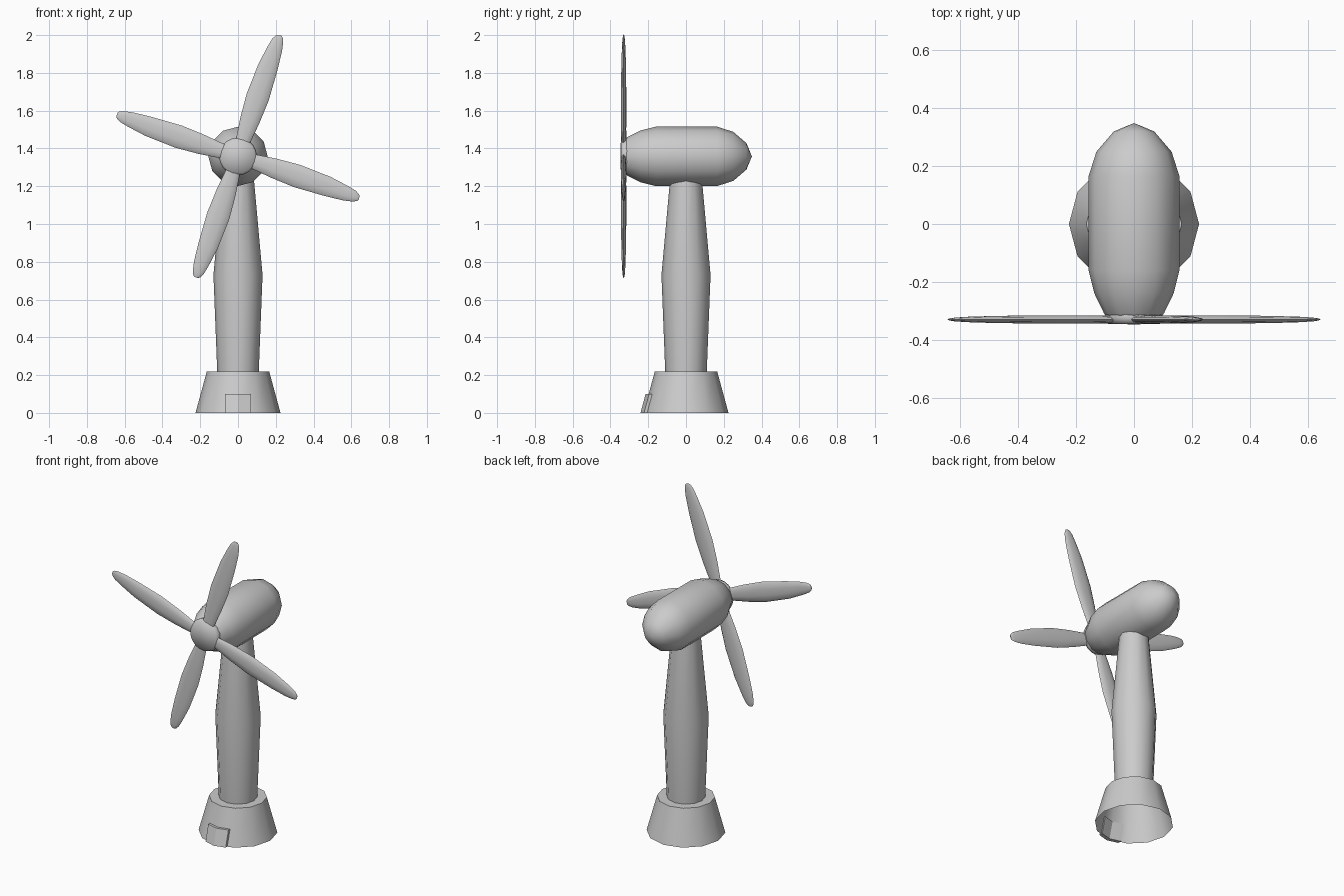
import bpy, bmesh, math
from mathutils import Vector, Matrix

if "Cube" in bpy.data.objects:
    bpy.data.objects.remove(bpy.data.objects["Cube"])


def finish(name, bm, angle=45):
    bmesh.ops.recalc_face_normals(bm, faces=bm.faces)
    mesh = bpy.data.meshes.new(name)
    bm.to_mesh(mesh)
    bm.free()
    obj = bpy.data.objects.new(name, mesh)
    bpy.context.collection.objects.link(obj)
    bpy.ops.object.select_all(action='DESELECT')
    obj.select_set(True)
    bpy.context.view_layer.objects.active = obj
    bpy.ops.object.shade_smooth_by_angle(angle=math.radians(angle))
    return obj


def loft(rings, cap_start=True, cap_end=True):
    """Skin a list of equally long closed rings of points."""
    bm = bmesh.new()
    vs = [[bm.verts.new(p) for p in ring] for ring in rings]
    n = len(vs[0])
    for a, b in zip(vs, vs[1:]):
        for i in range(n):
            j = (i + 1) % n
            bm.faces.new((a[i], a[j], b[j], b[i]))
    if cap_start:
        bm.faces.new(vs[0])
    if cap_end:
        bm.faces.new(vs[-1])
    return bm


def circle(r, n):
    return [(r * math.cos(math.tau * i / n), r * math.sin(math.tau * i / n)) for i in range(n)]


def lathe_z(profile, n, **caps):
    return loft([[(x, y, z) for x, y in circle(r, n)] for r, z in profile], **caps)


def lathe_y(profile, n, zc):
    bm = loft([[(x, y, zc + z) for x, z in circle(r, n)] for r, y in profile])
    bmesh.ops.remove_doubles(bm, verts=bm.verts, dist=0.0005)
    return bm


HUB_Z = 1.358

# Flared base, open underneath
finish("base", lathe_z([(0.225, 0), (0.165, 0.22)], 12, cap_start=False))

# Bent door panel following the slanted base wall
rings = []
for x in (-0.07, 0, 0.07):
    y0 = -0.225 + 0.268 * abs(x)
    y1 = y0 + 0.027
    rings.append([(x, y0 - 0.016, 0), (x, y1 - 0.016, 0.1), (x, y1 + 0.008, 0.1), (x, y0 + 0.008, 0)])
finish("door", loft(rings), 20)

# Tower, widest in the middle
finish("tower", lathe_z([(0.11, 0.22), (0.13, 0.73), (0.084, 1.24)], 12))

# Nacelle body with pointed rear
finish("nacelle", lathe_y([(0.09, -0.325), (0.103, -0.31), (0.137, -0.24), (0.157, -0.16),
                           (0.157, 0.165), (0.13, 0.25), (0.07, 0.32), (0.0001, 0.349)], 12, HUB_Z), 60)

# Hub disc
finish("hub", lathe_y([(0.097, -0.312), (0.1, -0.325), (0.09, -0.345), (0.0001, -0.347)], 20, HUB_Z), 75)

# Four blades: distance from hub, left edge, right edge, half thickness
stations = [(0.04, 0.034, -0.034, 0.011), (0.09, 0.038, -0.04, 0.013), (0.2, 0.05, -0.055, 0.015),
            (0.33, 0.056, -0.066, 0.015), (0.5, 0.044, -0.062, 0.013), (0.6, 0.026, -0.055, 0.010),
            (0.65, 0.014, -0.046, 0.007), (0.672, 0.001, -0.036, 0.004), (0.678, -0.008, -0.028, 0.002)]
for k in range(4):
    rings = [[((a + b) / 2 + (a - b) / 2 * c, h * s, d) for c, s in circle(1, 10)]
             for d, a, b, h in stations]
    bm = loft(rings)
    # Left edges lie on -x when the blade points up
    bmesh.ops.scale(bm, vec=(-1, 1, 1), verts=bm.verts)
    turn = Matrix.Rotation(math.radians(17.5 + 90 * k), 4, 'Y')
    bmesh.ops.transform(bm, matrix=Matrix.Translation(Vector((0, -0.33, HUB_Z))) @ turn, verts=bm.verts)
    finish(f"blade_{k + 1}", bm, 60)
